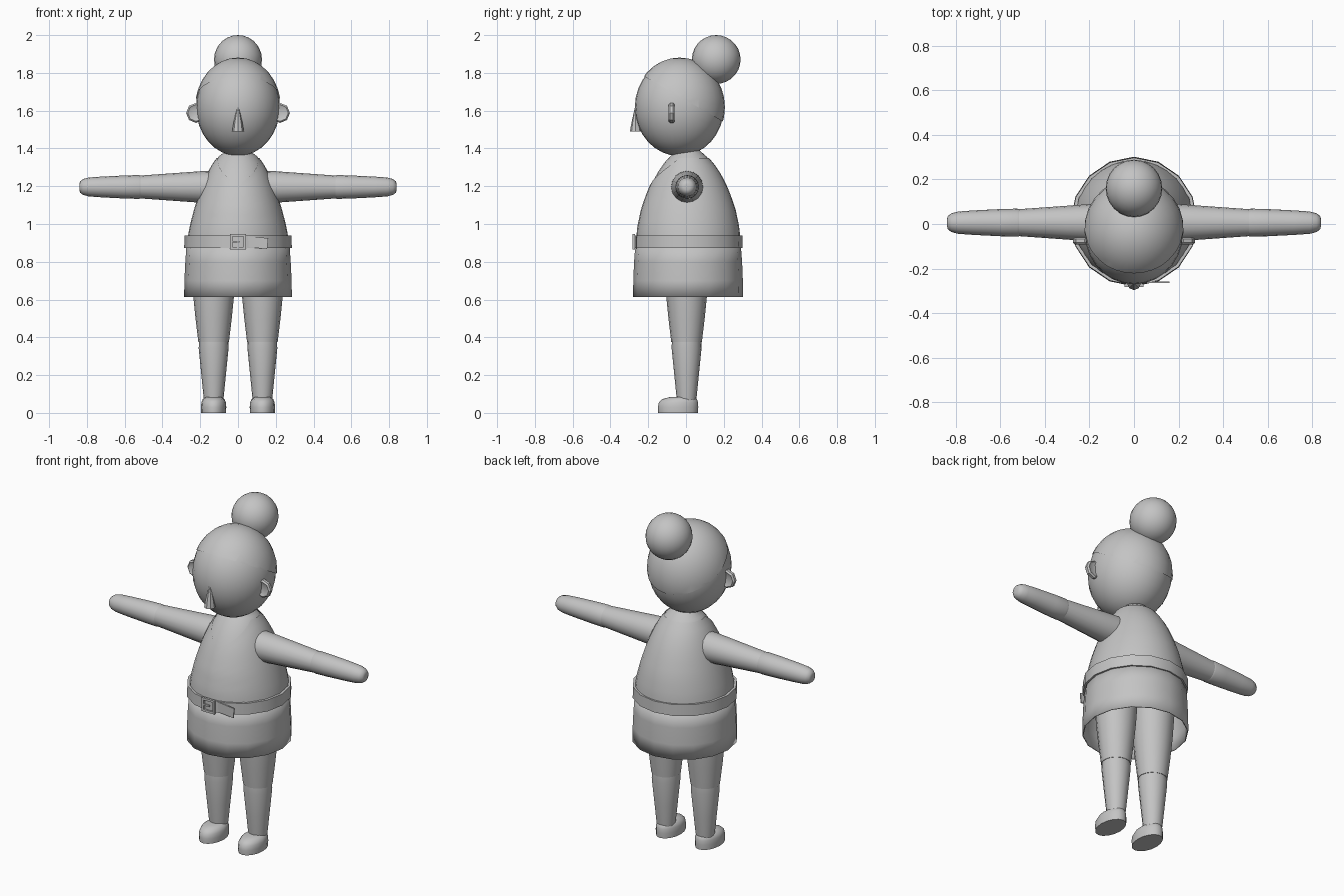
import bpy, bmesh, math
from mathutils import Vector, Matrix

if "Cube" in bpy.data.objects:
    bpy.data.objects.remove(bpy.data.objects["Cube"])

grey = bpy.data.materials.new("plain grey")
grey.diffuse_color = (0.55, 0.55, 0.55, 1)
grey.use_nodes = True
grey.node_tree.nodes["Principled BSDF"].inputs["Base Color"].default_value = grey.diffuse_color


def finish(name, bm, angle=40):
    bmesh.ops.recalc_face_normals(bm, faces=bm.faces)
    me = bpy.data.meshes.new(name)
    bm.to_mesh(me)
    bm.free()
    me.materials.append(grey)
    ob = bpy.data.objects.new(name, me)
    bpy.context.collection.objects.link(ob)
    bpy.ops.object.select_all(action='DESELECT')
    ob.select_set(True)
    bpy.context.view_layer.objects.active = ob
    if angle:
        bpy.ops.object.shade_smooth_by_angle(angle=math.radians(angle))
    return ob


def loft(name, rings, n=16, cap=(True, True), angle=40, point=None):
    """Join rings of n points; point(ring, a) gives each position."""
    bm = bmesh.new()
    rows = [[bm.verts.new(point(r, 2 * math.pi * i / n)) for i in range(n)] for r in rings]
    for a, b in zip(rows, rows[1:]):
        for i in range(n):
            j = (i + 1) % n
            bm.faces.new((a[i], a[j], b[j], b[i]))
    if cap[0]:
        bm.faces.new(rows[0][::-1])
    if cap[1]:
        bm.faces.new(rows[-1])
    return finish(name, bm, angle)


def upright(r, a):      # ring = (z, rx, ry, cx, cy)
    z, rx, ry, cx, cy = r
    return Vector((cx + rx * math.cos(a), cy + ry * math.sin(a), z))


def sideways(r, a):     # ring = (x, radius)
    return Vector((r[0], 0.006 + r[1] * math.cos(a), 1.196 + r[1] * math.sin(a)))


def ball(name, centre, radii, seg=24, cut=None):
    bm = bmesh.new()
    bmesh.ops.create_uvsphere(bm, u_segments=seg, v_segments=seg // 2 + 2, radius=1)
    bmesh.ops.transform(bm, verts=bm.verts,
                        matrix=Matrix.Translation(centre) @ Matrix.Diagonal((*radii, 1)))
    if cut:
        bmesh.ops.bisect_plane(bm, geom=bm.verts[:] + bm.edges[:] + bm.faces[:],
                               plane_co=cut[0], plane_no=cut[1], clear_inner=True)
    return finish(name, bm)


def box(name, centre, size, tilt=0):
    bm = bmesh.new()
    bmesh.ops.create_cube(bm, size=1)
    bmesh.ops.transform(bm, verts=bm.verts, matrix=Matrix.Translation(centre)
                        @ Matrix.Rotation(tilt, 4, 'Y') @ Matrix.Diagonal((*size, 1)))
    return finish(name, bm, 0)


# head, hair cap, bun
head_c = (0, -0.035, 1.618)
ball("head", head_c, (0.222, 0.236, 0.258), 28)
ball("hair", head_c, (0.227, 0.241, 0.263), 28,
     ((0, -0.035, 1.675), Vector((0, 0.5, 0.87))))
ball("hair_bun", (0, 0.16, 1.871), (0.127, 0.129, 0.129), 24)

# nose: tapering downwards out of the face
loft("nose", [(1.49, 0.031, 0.031, 0, -0.266), (1.54, 0.023, 0.021, 0, -0.267),
              (1.63, 0.002, 0.002, 0, -0.266)], 8, point=upright)

# bodice: profile rings (t, rx, ry, cy); the top edge dips to a V in front
bodice = [(0.88, 0.273, 0.278), (0.98, 0.258, 0.271), (1.08, 0.232, 0.25),
          (1.16, 0.206, 0.222), (1.22, 0.184, 0.197), (1.28, 0.157, 0.163),
          (1.325, 0.132, 0.132), (1.36, 0.105, 0.1)]


def radius_at(z, k):
    for a, b in zip(bodice, bodice[1:]):
        if z <= b[0]:
            t = (z - a[0]) / (b[0] - a[0])
            return a[k] + (b[k] - a[k]) * t
    return bodice[-1][k]


def bodice_point(z, a):
    d = abs((math.degrees(a) - 270 + 180) % 360 - 180)      # angle from the front
    top = 1.205 + 0.145 * min(1, d / 65)
    z = 0.88 + (z - 0.88) * (top - 0.88) / 0.47
    return Vector((radius_at(z, 1) * math.cos(a), 0.012 + radius_at(z, 2) * math.sin(a), z))


loft("bodice", [0.88 + 0.47 * i / 12 for i in range(13)], 32, (False, False),
     point=bodice_point)
# chest and neck showing inside the V
loft("chest_and_neck", [(z, rx - 0.006, ry - 0.006, 0, 0.012) for z, rx, ry in bodice[2:]]
     + [(1.382, 0.07, 0.07, 0, 0.01), (1.40, 0.06, 0.06, 0, 0.0)], 24, point=upright)

# skirt, open below
skirt = loft("skirt", [(0.614, 0.285, 0.291, 0, 0.011), (0.70, 0.284, 0.29, 0, 0.011),
                       (0.80, 0.279, 0.286, 0, 0.011), (0.90, 0.272, 0.278, 0, 0.011)],
             16, (False, False), point=upright)
mod = skirt.modifiers.new("cloth", 'SOLIDIFY')
mod.thickness = 0.006

# belt band: closed ring standing off the dress
loft("belt", [(0.873, 0.27, 0.275, 0, 0.011), (0.873, 0.285, 0.288, 0, 0.011),
              (0.94, 0.283, 0.287, 0, 0.011), (0.94, 0.268, 0.274, 0, 0.011)],
     16, (False, False), point=upright)
# buckle frame, prong and loose belt end
for s, part in ((-1, "low"), (1, "high")):
    box("buckle_bar_" + part, (0, -0.277, 0.906 + s * 0.034), (0.084, 0.014, 0.013))
    box("buckle_side_" + part, (s * 0.0355, -0.277, 0.906), (0.013, 0.014, 0.056))
box("buckle_prong", (-0.012, -0.28, 0.906), (0.04, 0.008, 0.01))
box("belt_end", (0.1, -0.262, 0.902), (0.115, 0.007, 0.058), math.radians(6))

for s, side in ((-1, "left"), (1, "right")):
    # ear: thin eight-sided disc with a recessed front
    bm = bmesh.new()
    bmesh.ops.create_cone(bm, cap_ends=True, segments=8, radius1=0.053, radius2=0.053,
                          depth=0.032)
    bmesh.ops.bevel(bm, geom=[e for e in bm.edges if abs(e.verts[0].co.z - e.verts[1].co.z) < 0.001],
                    offset=0.008, segments=1, affect='EDGES')
    caps = [f for f in bm.faces if len(f.verts) == 8]
    bmesh.ops.inset_individual(bm, faces=caps, thickness=0.012, depth=-0.006)
    bmesh.ops.transform(bm, verts=bm.verts, matrix=Matrix.Translation((s * 0.222, -0.076, 1.588))
                        @ Matrix.Rotation(math.pi / 2, 4, 'X'))
    finish("ear_" + side, bm, 30)

    # arm: tapering upper arm, then forearm with a rounded hand
    loft("upper_arm_" + side, [(s * x, r) for x, r in
                               ((0.10, 0.086), (0.19, 0.084), (0.30, 0.076), (0.525, 0.06))],
         16, point=sideways)
    loft("forearm_" + side, [(s * x, r) for x, r in
                             ((0.49, 0.045), (0.505, 0.058), (0.525, 0.063), (0.60, 0.061),
                              (0.72, 0.055), (0.79, 0.05), (0.82, 0.042), (0.836, 0.03),
                              (0.84, 0.016))], 16, point=sideways)

    # leg: thigh, shin and shoe
    x = s * 0.129
    loft("thigh_" + side, [(z, r, r, x, 0.003) for z, r in
                           ((0.375, 0.081), (0.50, 0.096), (0.62, 0.108), (0.80, 0.12))],
         16, point=upright)
    loft("shin_" + side, [(z, r, r, x, 0.003) for z, r in
                          ((0.06, 0.05), (0.09, 0.054), (0.20, 0.065), (0.34, 0.079),
                           (0.38, 0.078), (0.40, 0.06))], 16, point=upright)
    loft("shoe_" + side, [(z, 0.067 * k, 0.107 * k, x, cy) for z, k, cy in
                          ((0, 0.98, -0.042), (0.03, 1, -0.042), (0.055, 0.97, -0.04),
                           (0.073, 0.86, -0.034), (0.084, 0.6, -0.02))], 16, point=upright)
